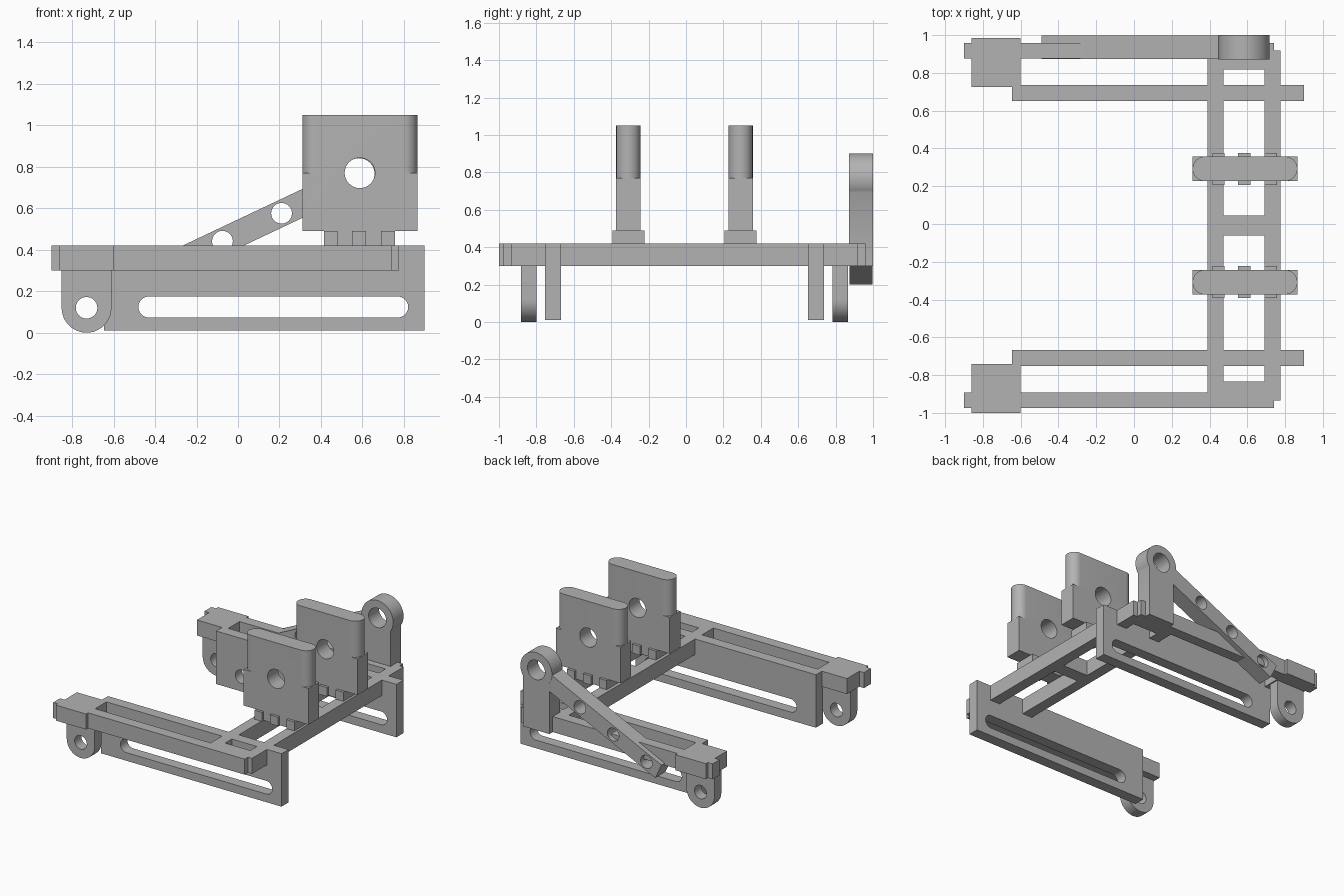
import bpy, bmesh, math
from mathutils import Matrix

if "Cube" in bpy.data.objects:
    bpy.data.objects.remove(bpy.data.objects["Cube"])

grey = bpy.data.materials.new("plain grey")
grey.diffuse_color = (0.45, 0.45, 0.45, 1)
grey.use_nodes = True
grey.node_tree.nodes["Principled BSDF"].inputs["Base Color"].default_value = grey.diffuse_color
YC = -0.008  # centre line of the symmetric frame


def rect(x0, x1, y0, y1):
    return [(x0, y0), (x1, y0), (x1, y1), (x0, y1)]


def arc(cx, cy, r, a0, a1, n=24):
    return [(cx + r * math.cos(math.radians(a0 + (a1 - a0) * i / n)),
             cy + r * math.sin(math.radians(a0 + (a1 - a0) * i / n))) for i in range(n + 1)]


def circle(cx, cy, r):
    return arc(cx, cy, r, 0, 360, 40)[:-1]


def stadium(x0, x1, y0, y1):
    r, cy = (y1 - y0) / 2, (y0 + y1) / 2
    return arc(x1 - r, cy, r, -90, 90) + arc(x0 + r, cy, r, 90, 270)


def prism(name, loops, lo, hi, upright=False):
    """Extrude an outline with holes: along z, or along y when upright."""
    cu = bpy.data.curves.new(name, 'CURVE')
    cu.dimensions, cu.fill_mode = '2D', 'BOTH'
    cu.extrude = (hi - lo) / 2
    for pts in loops:
        s = cu.splines.new('POLY')
        s.points.add(len(pts) - 1)
        for p, (x, y) in zip(s.points, pts):
            p.co = (x, y, 0, 1)
        s.use_cyclic_u = True
    tmp = bpy.data.objects.new(name, cu)
    bpy.context.collection.objects.link(tmp)
    bpy.context.view_layer.update()
    me = bpy.data.meshes.new_from_object(tmp.evaluated_get(bpy.context.evaluated_depsgraph_get()))
    bpy.data.objects.remove(tmp)
    mid = (lo + hi) / 2
    if upright:
        me.transform(Matrix.Translation((0, mid, 0)) @ Matrix.Rotation(math.pi / 2, 4, 'X'))
    else:
        me.transform(Matrix.Translation((0, 0, mid)))
    bm = bmesh.new()
    bm.from_mesh(me)
    bmesh.ops.remove_doubles(bm, verts=bm.verts, dist=1e-5)
    bmesh.ops.recalc_face_normals(bm, faces=bm.faces)
    bm.to_mesh(me)
    bm.free()
    me.materials.clear()
    me.materials.append(grey)
    ob = bpy.data.objects.new(name, me)
    bpy.context.collection.objects.link(ob)
    smooth(ob)
    return ob


def smooth(ob):
    bpy.ops.object.select_all(action='DESELECT')
    ob.select_set(True)
    bpy.context.view_layer.objects.active = ob
    bpy.ops.object.shade_smooth_by_angle(angle=math.radians(30))


# Flat base frame, one half outline mirrored across the centre line
half = [(0.39, 0.66), (-0.645, 0.66), (-0.645, 0.733), (-0.86, 0.733), (-0.86, 0.883),
        (-0.90, 0.883), (-0.90, 0.967), (-0.86, 0.967), (-0.86, 0.992), (-0.60, 0.992),
        (-0.60, 0.967), (0.74, 0.967), (0.74, 0.927), (0.775, 0.927), (0.775, 0.745),
        (0.90, 0.745), (0.90, 0.66), (0.775, 0.66)]
outline = half + [(x, -y) for x, y in reversed(half)]
windows = []
for s in (-1, 1):
    for x0, x1, y0, y1 in ((-0.60, 0.39, 0.745, 0.883), (0.475, 0.69, 0.745, 0.827),
                           (0.475, 0.69, 0.053, 0.66)):
        windows.append(rect(x0, x1, *sorted((s * y0, s * y1))))
frame = prism("base_frame", [[(x, y + YC) for x, y in lp] for lp in [outline] + windows], 0.30, 0.42)

for side, s in (("front", -1), ("back", 1)):
    def span(a, b):
        return sorted((YC + s * a, YC + s * b))

    # Slotted side plate below the frame
    prism(side + "_slotted_plate", [rect(-0.645, 0.90, 0.01, 0.30), stadium(-0.48, 0.82, 0.073, 0.175)],
          *span(0.66, 0.745), upright=True)
    # Rounded hanging lug
    lug = arc(-0.73, 0.12, 0.12, 180, 360) + [(-0.61, 0.30), (-0.85, 0.30)]
    prism(side + "_lug", [lug, circle(-0.73, 0.12, 0.052)], *span(0.79, 0.873), upright=True)

    # Bearing block with square lower half and rounded upper ends
    y0, y1 = span(0.235, 0.365)
    block = prism(side + "_bearing_block", [rect(0.31, 0.865, 0.49, 1.05), circle(0.587, 0.77, 0.073)],
                  y0, y1, upright=True)
    cutter = prism("corner_cutter", [rect(0.2, 1.0, y0 - 0.1, y1 + 0.1), stadium(0.31, 0.865, y0, y1)],
                   0.77, 1.2)
    cutter.hide_render = True
    mod = block.modifiers.new("round_ends", 'BOOLEAN')
    mod.operation, mod.solver, mod.object = 'DIFFERENCE', 'EXACT', cutter
    bpy.ops.object.select_all(action='DESELECT')
    bpy.context.view_layer.objects.active = block
    block.select_set(True)
    bpy.ops.object.modifier_apply(modifier=mod.name)
    bpy.data.objects.remove(cutter)
    smooth(block)

    # Toothed foot under the block
    w = 0.02
    foot = [(0.415, y0)]
    teeth = ((0.415, 0.48), (0.55, 0.617), (0.69, 0.757))
    low = [p for a, b in teeth for p in ((a, y0), (a, y0 - w), (b, y0 - w), (b, y0))][1:-1]
    high = [(x, y0 + y1 - y) for x, y in reversed(low)]
    prism(side + "_toothed_foot", [low + high], 0.42, 0.49)

# Pivot post with an eye at the top, on the back side
post = arc(0.583, 0.766, 0.135, -33, 213, 40) + [(0.47, 0.30), (0.696, 0.30)]
prism("pivot_post", [post, circle(0.583, 0.766, 0.075)], 0.872, 1.0, upright=True)

# Diagonal brace with three holes
ang = math.radians(25.3)
ux, uz = math.cos(ang), math.sin(ang)
cx, cz, h = -0.462, 0.258, 0.063
brace = [(cx - h * uz, cz + h * ux), (cx + h * uz, cz - h * ux)]
brace += [(0.48, z + (0.48 - x) * uz / ux) for x, z in reversed(brace)]
holes = [circle(x, cz + (x - cx) * uz / ux, 0.05) for x in (-0.36, -0.075, 0.21)]
prism("diagonal_brace", [brace] + holes, 0.874, 0.998, upright=True)
